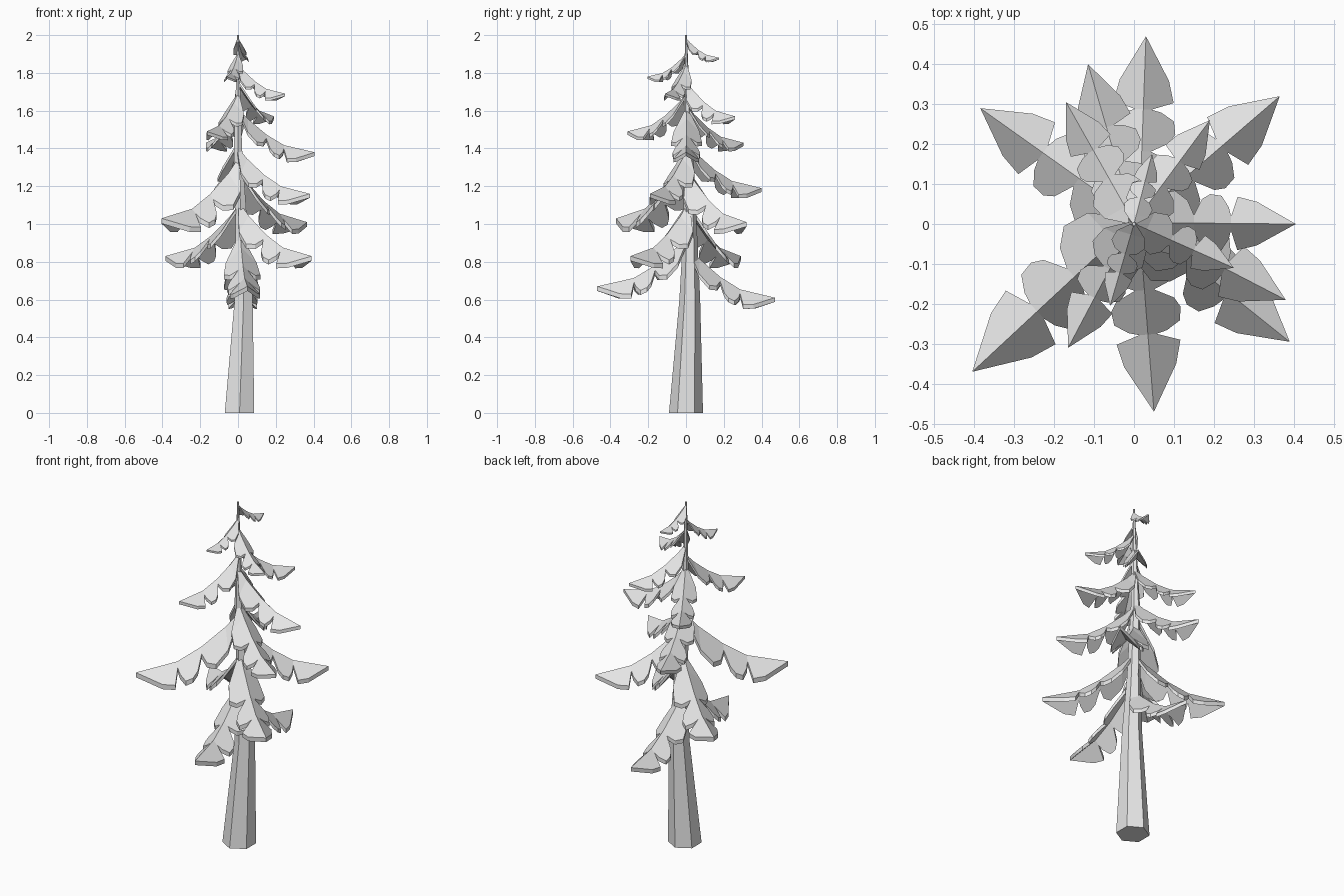
import bpy, bmesh, math
from mathutils import Vector

cube = bpy.data.objects.get("Cube")
if cube:
    bpy.data.objects.remove(cube, do_unlink=True)

GREY = (0.8, 0.8, 0.8, 1)
grey = bpy.data.materials.new("plain grey")
grey.use_nodes = True
grey.diffuse_color = GREY
grey.node_tree.nodes["Principled BSDF"].inputs["Base Color"].default_value = GREY


def interpolate(points, t):
    """Piecewise linear lookup of the values after each point's key."""
    for a, b in zip(points, points[1:]):
        if t <= b[0]:
            f = (t - a[0]) / (b[0] - a[0])
            return [u + (v - u) * f for u, v in zip(a[1:], b[1:])]
    return list(points[-1][1:])


def add_object(name, bm):
    bmesh.ops.remove_doubles(bm, verts=bm.verts, dist=1e-5)
    bmesh.ops.recalc_face_normals(bm, faces=bm.faces)
    mesh = bpy.data.meshes.new(name)
    bm.to_mesh(mesh)
    bm.free()
    mesh.materials.append(grey)
    obj = bpy.data.objects.new(name, mesh)
    bpy.context.scene.collection.objects.link(obj)


# Trunk: height, centre x, centre y, radius
TRUNK = [(0, .008, 0, .09), (.6, .03, .02, .055), (.95, .02, .022, .037),
         (1.4, 0, .012, .025), (1.7, 0, .004, .014), (2, 0, 0, .005)]


def build_trunk(sides=6):
    bm = bmesh.new()
    rings = []
    for z, x, y, r in TRUNK:
        angles = [math.tau * (i + .5) / sides for i in range(sides)]
        rings.append([bm.verts.new((x + r * math.cos(a), y + r * math.sin(a), z))
                      for a in angles])
    for low, high in zip(rings, rings[1:]):
        for i in range(sides):
            j = (i + 1) % sides
            bm.faces.new((low[i], low[j], high[j], high[i]))
    bm.faces.new(rings[0])
    bm.faces.new(rings[-1])
    add_object("trunk", bm)


# Scalloped outline of a branch: distance along it, half width (both per length)
OUTLINE = [(0, .02), (.05, .08), (.13, .17), (.25, .2), (.33, .14), (.37, .05),
           (.42, .15), (.47, .18), (.54, .17), (.585, .1), (.6, .045),
           (.64, .165), (.76, .135), (1, 0)]
# Drooping ridge: distance along, share of the total drop still left
RIDGE = [(0, 1), (.13, .75), (.37, .4), (.6, .16), (1, 0)]
DROOP = .58


def build_branch(name, x, y, z):
    """A folded, drooping bough whose ridge ends at the tip (x, y, z)."""
    tip = Vector((x, y, z))
    drop = DROOP * math.hypot(x, y)
    centre = interpolate(TRUNK, z + drop)
    root = Vector((centre[0] * .6, centre[1] * .6, z))
    along = tip - root
    length = along.length
    across = Vector((-along.y, along.x, 0)).normalized()
    thick = Vector((0, 0, -.05 * length))
    bm = bmesh.new()
    upper, lower = [], []
    for t, w in OUTLINE:
        w *= length
        ridge = root + along * t
        ridge.z += drop * interpolate(RIDGE, t)[0]
        row = [ridge + across * (s * w) - Vector((0, 0, abs(s) * w))
               for s in (-1, 0, 1)]
        upper.append([bm.verts.new(p) for p in row])
        lower.append([bm.verts.new(p + thick) for p in row])
    for i in range(len(OUTLINE) - 1):
        for layer in (upper, lower):
            a, b = layer[i], layer[i + 1]
            for k in (0, 1):
                bm.faces.new((a[k], a[k + 1], b[k + 1], b[k]))
        for k in (0, 2):
            bm.faces.new((upper[i][k], upper[i + 1][k], lower[i + 1][k], lower[i][k]))
    for k in (0, 1):
        bm.faces.new((upper[0][k], upper[0][k + 1], lower[0][k + 1], lower[0][k]))
    add_object(name, bm)


# Branch tips, from the lowest to the highest
TIPS = [(.03, .47, .61), (.05, -.47, .67),
        (-.385, .29, .83), (.39, -.295, .83),
        (.365, .32, 1.01), (-.405, -.37, 1.03),
        (.38, -.19, 1.16), (-.115, .4, 1.19),
        (.405, 0, 1.38), (-.17, .305, 1.43), (-.165, -.31, 1.49),
        (.19, .26, 1.57), (.25, -.11, 1.69),
        (-.06, -.205, 1.78), (.045, .175, 1.88)]

build_trunk()
for n, tip in enumerate(TIPS, 1):
    build_branch(f"branch_{n}", *tip)
